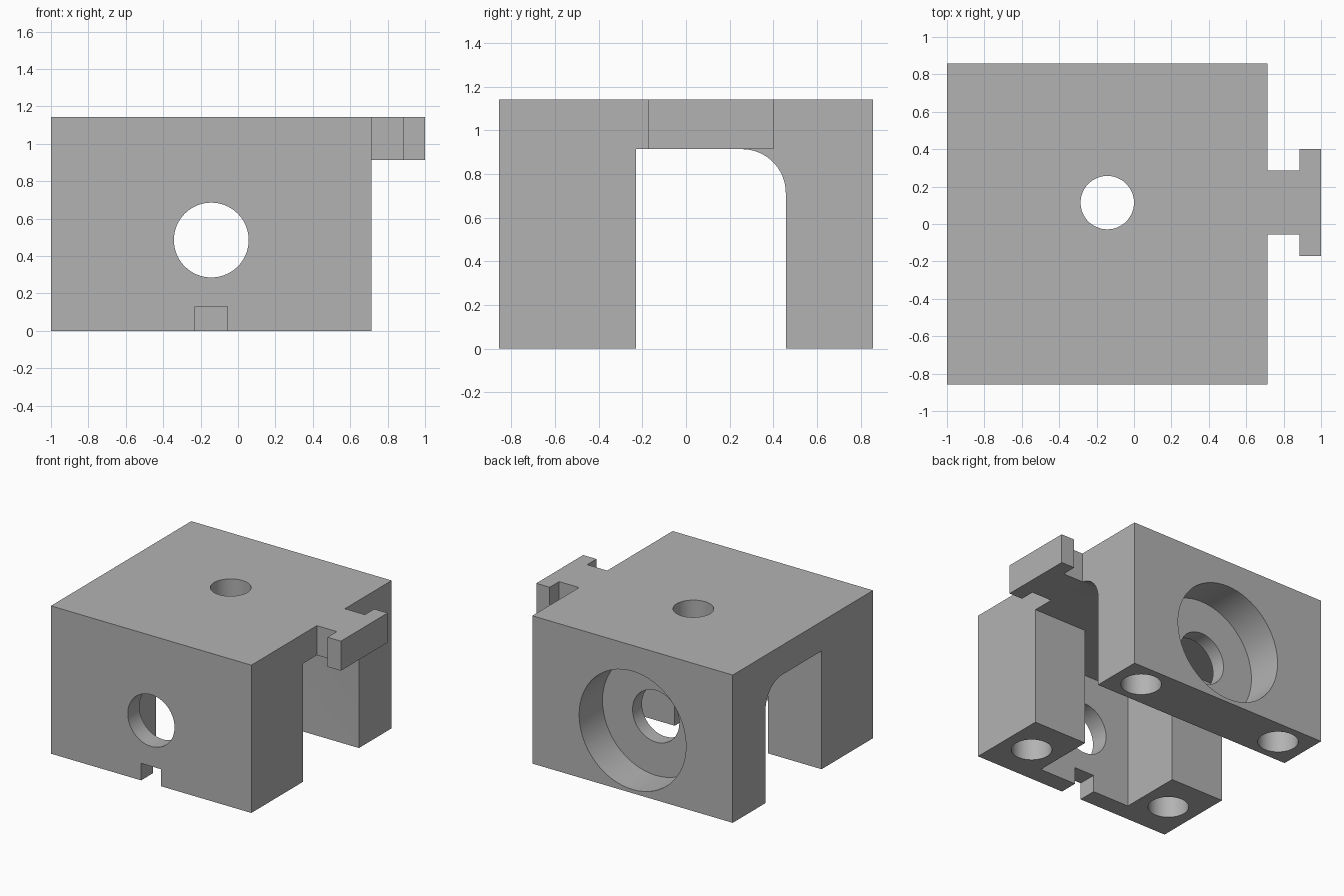
import bpy, bmesh, math
from mathutils import Matrix, Vector

U = 1 / 35          # one drawing unit in scene units
MID_X, MID_Y = -5, 4  # axis of the bores, axis of the channel
BORE_Z = 17

cube = bpy.data.objects.get("Cube")
if cube:
    bpy.data.objects.remove(cube, do_unlink=True)

grey = bpy.data.materials.new("machined_grey")
grey.use_nodes = True
colour = (0.45, 0.45, 0.45, 1)
grey.diffuse_color = colour
grey.node_tree.nodes["Principled BSDF"].inputs["Base Color"].default_value = colour


def finish(name, bm):
    bmesh.ops.recalc_face_normals(bm, faces=bm.faces)
    bmesh.ops.scale(bm, vec=(U, U, U), verts=bm.verts)
    mesh = bpy.data.meshes.new(name)
    bm.to_mesh(mesh)
    bm.free()
    mesh.materials.append(grey)
    obj = bpy.data.objects.new(name, mesh)
    bpy.context.collection.objects.link(obj)
    return obj


def prism(name, points, direction):
    """Extrude a closed outline of 3D points along a direction."""
    bm = bmesh.new()
    face = bm.faces.new([bm.verts.new(p) for p in points])
    new = bmesh.ops.extrude_face_region(bm, geom=[face], use_keep_orig=True)
    moved = [g for g in new["geom"] if isinstance(g, bmesh.types.BMVert)]
    bmesh.ops.translate(bm, vec=direction, verts=moved)
    return finish(name, bm)


def box(name, x0, x1, y0, y1, z0, z1):
    base = [(x0, y0, z0), (x1, y0, z0), (x1, y1, z0), (x0, y1, z0)]
    return prism(name, base, (0, 0, z1 - z0))


def cylinder(name, radius, start, end):
    start, end = Vector(start), Vector(end)
    axis = end - start
    turn = Vector((0, 0, 1)).rotation_difference(axis).to_matrix().to_4x4()
    bm = bmesh.new()
    bmesh.ops.create_cone(bm, cap_ends=True, segments=64, radius1=radius,
                          radius2=radius, depth=axis.length,
                          matrix=Matrix.Translation((start + end) / 2) @ turn)
    return finish(name, bm)


def combine(target, tool, operation):
    mod = target.modifiers.new(tool.name, "BOOLEAN")
    mod.operation, mod.solver, mod.object = operation, "EXACT", tool
    bpy.context.view_layer.objects.active = target
    bpy.ops.object.modifier_apply(modifier=mod.name)
    bpy.data.objects.remove(tool, do_unlink=True)


# Arch-shaped block: two legs and a bridge, one inner corner rounded
r = 7
arc = [(16 - r + r * math.cos(a), 32 - r + r * math.sin(a))
       for a in (math.pi / 2 * i / 16 for i in range(17))]
outline = [(-30, 0), (-8, 0), (-8, 32)] + arc[::-1] + [(16, 0), (30, 0), (30, 40), (-30, 40)]
block = prism("clamp_block", [(-35, y, z) for y, z in outline], (60, 0, 0))

# T-shaped tab on the left end
tab = [(24, -2), (31, -2), (31, -6), (35, -6), (35, 14), (31, 14), (31, 10), (24, 10)]
combine(block, prism("t_tab", [(x, y, 32) for x, y in tab], (0, 0, 8)), "UNION")

# Pocket inside the front leg, and the small notch under its wall
cutters = [
    box("front_pocket", MID_X - 14, MID_X + 14, -25, -7, -1, 32),
    box("front_notch", MID_X - 3, MID_X + 3, -31, -24, -1, 4.6),
    # Bore through both legs, with a wide counterbore at the back
    cylinder("through_bore", 7, (MID_X, -31, BORE_Z), (MID_X, 31, BORE_Z)),
    cylinder("counterbore", 16, (MID_X, 20, BORE_Z), (MID_X, 31, BORE_Z)),
    # Hole through the bridge
    cylinder("top_hole", 5, (MID_X, MID_Y, 30), (MID_X, MID_Y, 41)),
]
# Blind screw holes in the feet
for side in (-22, 22):
    for y in (-19, 23):
        x = MID_X + side
        cutters.append(cylinder("foot_hole", 5, (x, y, -1), (x, y, 20)))

for tool in cutters:
    combine(block, tool, "DIFFERENCE")

bpy.ops.object.select_all(action="DESELECT")
block.select_set(True)
bpy.context.view_layer.objects.active = block
bpy.ops.object.shade_smooth_by_angle(angle=math.radians(30))
